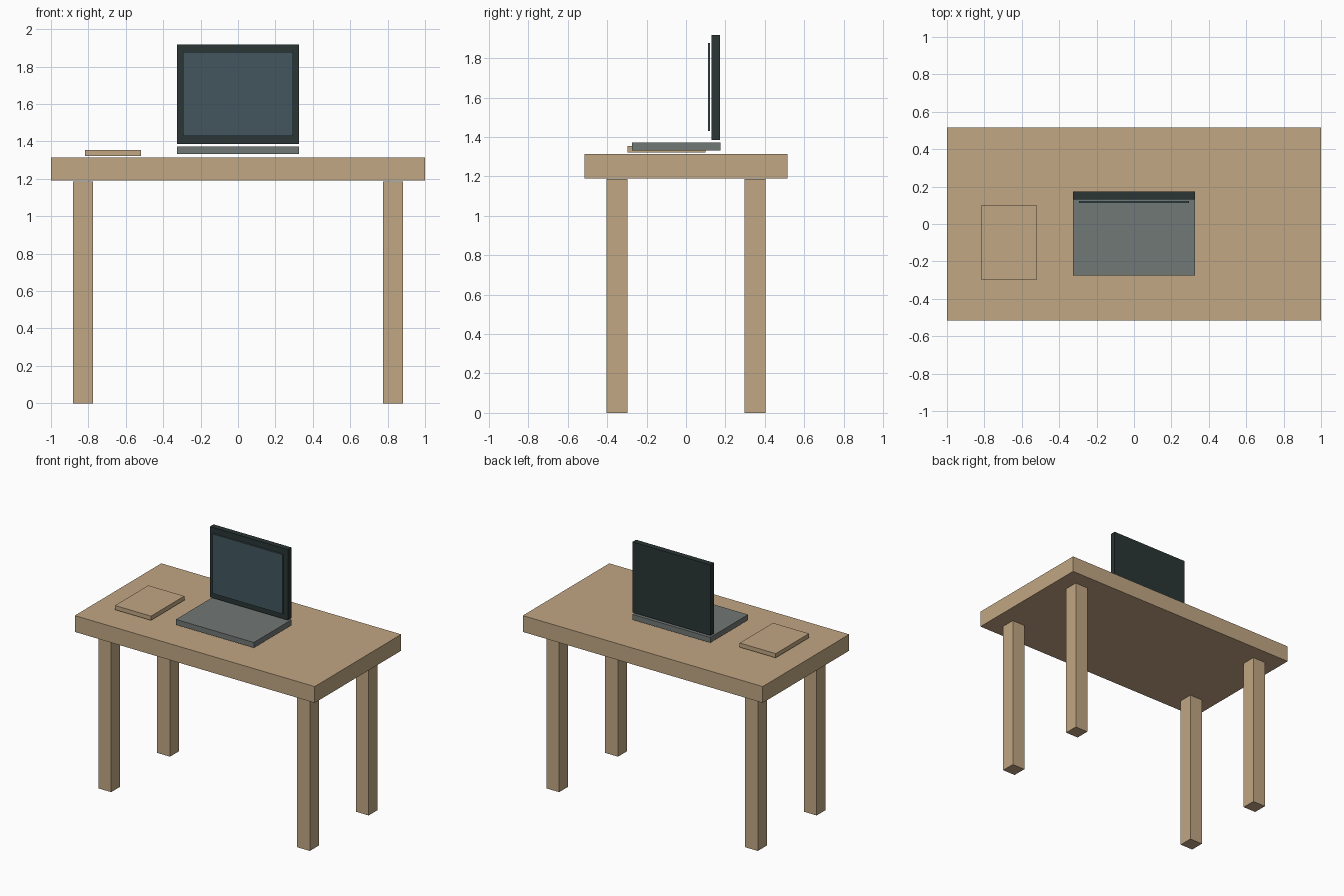
import bpy

default = bpy.data.objects.get("Cube")
if default:
    bpy.data.objects.remove(default, do_unlink=True)


def make_material(name, rgb):
    mat = bpy.data.materials.new(name)
    mat.use_nodes = True
    color = (*rgb, 1.0)
    mat.diffuse_color = color
    mat.node_tree.nodes["Principled BSDF"].inputs["Base Color"].default_value = color
    return mat


def box(name, mat, x, y, z):
    """Box filling the (low, high) range given on each axis."""
    ranges = (x, y, z)
    bpy.ops.mesh.primitive_cube_add(size=1)
    obj = bpy.context.object
    obj.name = name
    obj.location = [(lo + hi) / 2 for lo, hi in ranges]
    obj.scale = [hi - lo for lo, hi in ranges]
    bpy.context.view_layer.update()
    bpy.ops.object.transform_apply(location=False, rotation=False, scale=True)
    obj.data.materials.append(mat)
    return obj


wood = make_material("tan wood", (0.54, 0.385, 0.23))
grey = make_material("mid grey", (0.165, 0.188, 0.178))
charcoal = make_material("charcoal", (0.024, 0.035, 0.035))
slate = make_material("slate blue", (0.054, 0.093, 0.111))

# Table
box("table_top", wood, (-1, 1), (-0.515, 0.515), (1.19, 1.313))
leg_w = 0.107
for side, sx in (("left", 1), ("right", -1)):
    for end, sy in (("front", -1), ("back", 1)):
        cx, cy = sx * 0.828, sy * 0.35
        box(f"{end}_{side}_leg", wood,
            (cx - leg_w / 2, cx + leg_w / 2),
            (cy - leg_w / 2, cy + leg_w / 2), (0, 1.186))

# Notebook lying on the table
box("notebook", wood, (-0.818, -0.518), (-0.296, 0.1), (1.322, 1.354))

# Laptop
box("laptop_base", grey, (-0.325, 0.325), (-0.275, 0.175), (1.332, 1.373))
box("laptop_lid", charcoal, (-0.325, 0.325), (0.13, 0.173), (1.386, 1.918))
box("laptop_screen", slate, (-0.293, 0.293), (0.112, 0.123), (1.43, 1.878))
